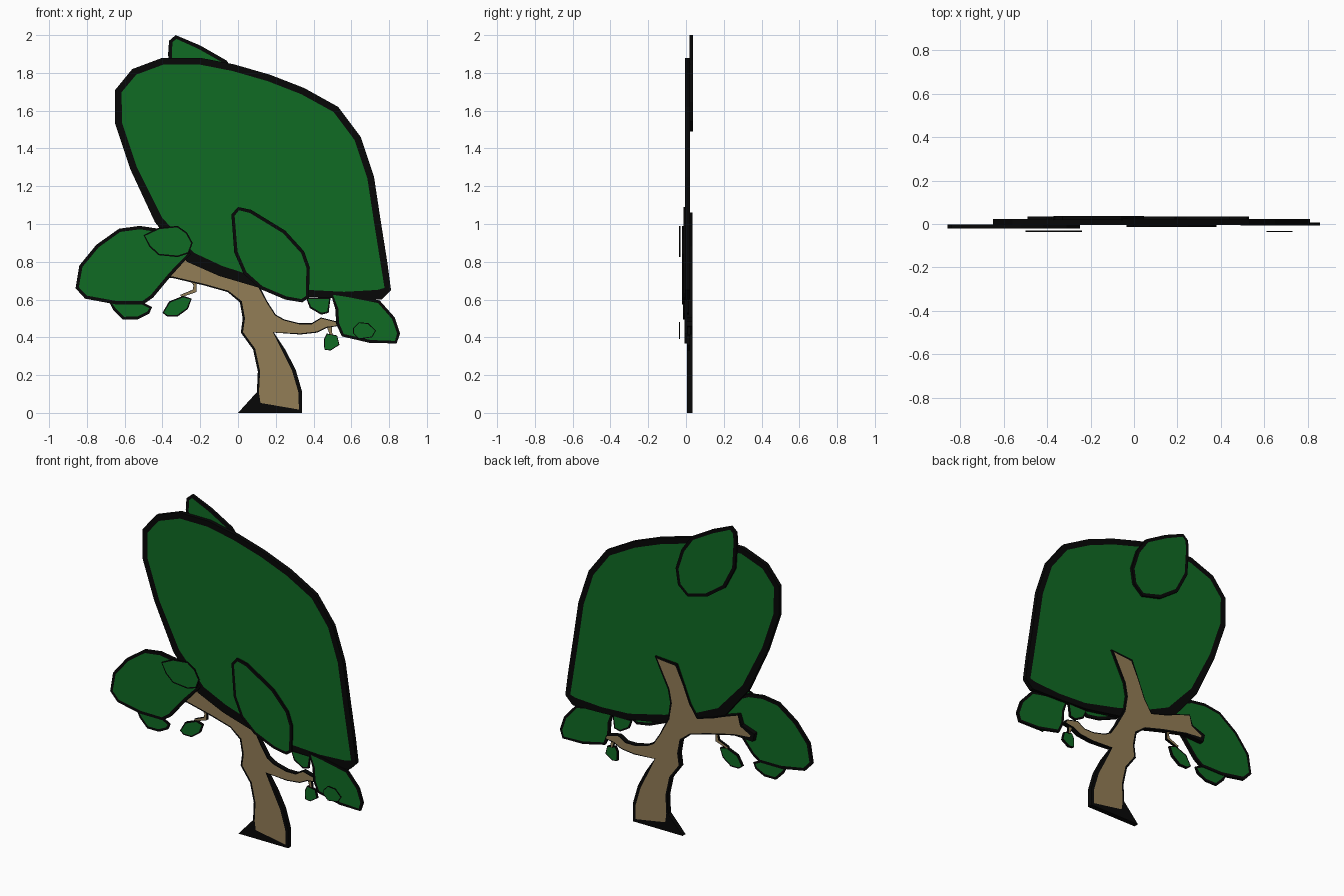
import bpy, bmesh
from mathutils import Vector


def material(name, rgb):
    m = bpy.data.materials.new(name)
    m.diffuse_color = (*rgb, 1)
    return m


GREEN = material("leaf green", (0.005, 0.145, 0.017))
BROWN = material("bark brown", (0.29, 0.205, 0.093))
BLACK = material("outline black", (0.002, 0.002, 0.002))


def plate(name, fill, pts, y0, y1, border):
    """Flat slab with black rim and a filled inner panel on both sides.
    pts are (x, z) or (x, z, own border width)."""
    P = [Vector(p[:2]) for p in pts]
    W = [p[2] if len(p) > 2 else border for p in pts]
    n = len(P)
    area = sum(P[i].x * P[(i + 1) % n].y - P[(i + 1) % n].x * P[i].y for i in range(n))
    if area < 0:
        P.reverse()
        W.reverse()
    inner = []
    for i in range(n):
        a = (P[i] - P[i - 1]).normalized()
        b = (P[(i + 1) % n] - P[i]).normalized()
        t = (a + b).normalized()
        inner.append(P[i] + Vector((-t.y, t.x)) * W[i])
    bm = bmesh.new()
    ring = lambda loop, y: [bm.verts.new((p.x, y, p.y)) for p in loop]
    fo, fi, bo, bi = ring(P, y0), ring(inner, y0), ring(P, y1), ring(inner, y1)
    bm.faces.new(fi)
    bm.faces.new(bi[::-1])
    for i in range(n):
        j = (i + 1) % n
        for q in ((fo[i], fo[j], fi[j], fi[i]), (bo[j], bo[i], bi[i], bi[j]),
                  (fo[j], fo[i], bo[i], bo[j])):
            bm.faces.new(q).material_index = 1
    me = bpy.data.meshes.new(name)
    bm.to_mesh(me)
    bm.free()
    me.materials.append(fill)
    me.materials.append(BLACK)
    ob = bpy.data.objects.new(name, me)
    bpy.context.collection.objects.link(ob)
    return ob


# trunk with left, right and upper branches
plate("trunk", BROWN, [
    (0, 0, .13), (.34, 0, .025), (.34, .11, .02), (.305, .23, .02), (.25, .335, .018),
    (.19, .425, .006), (.33, .415), (.42, .425), (.47, .45), (.53, .46), (.52, .485),
    (.44, .505), (.39, .475), (.325, .475), (.245, .495), (.20, .52), (.155, .59),
    (.10, .70, .01), (.085, .80, .012), (.10, .88, .012), (.19, 1.06, .02), (.04, 1.05, .015),
    (-.01, .93), (-.05, .83), (-.10, .755), (-.20, .785), (-.29, .82), (-.38, .85),
    (-.40, .79, .01), (-.49, .76, .03), (-.48, .71, .03), (-.35, .715, .008), (-.18, .675, .008),
    (-.055, .64, .008), (.01, .585, .012), (.025, .50, .012), (.015, .425, .012),
    (.08, .335, .012), (.105, .22, .012), (.10, .11, .012)], 0.004, 0.034, .006)

# twigs that carry the hanging leaves
plate("left_twig", BROWN, [(-.26, .71), (-.22, .69), (-.22, .64), (-.30, .612),
                           (-.305, .625), (-.24, .652), (-.235, .675)], 0.008, 0.024, .003)
plate("right_twig", BROWN, [(.465, .47), (.495, .47), (.50, .41), (.487, .41)],
      0.008, 0.024, .003)

# main crown
plate("crown", GREEN, [
    (-.65, 1.71), (-.56, 1.82), (-.40, 1.88), (-.20, 1.88), (-.02, 1.845), (.17, 1.79),
    (.35, 1.72), (.53, 1.62), (.65, 1.46), (.72, 1.25), (.755, 1.02), (.79, .80),
    (.81, .65), (.76, .60, .055), (.56, .605), (.37, .615), (.12, .66, .05), (-.10, .725, .055),
    (-.27, .80, .06), (-.44, 1.01, .045), (-.57, 1.29), (-.65, 1.53)], -.004, .022, .036)

# leaf clumps in front of and behind the crown
plate("back_top_clump", GREEN, [
    (-.37, 1.90), (-.365, 1.97), (-.33, 2.0), (-.20, 1.945), (-.06, 1.865), (.006, 1.77),
    (.046, 1.645), (.03, 1.545), (-.035, 1.49), (-.17, 1.525), (-.29, 1.61),
    (-.36, 1.745)], .018, .036, .02)
plate("front_clump", GREEN, [
    (-.035, 1.05), (0, 1.09), (.07, 1.075), (.25, .965), (.35, .855), (.38, .77),
    (.375, .61), (.34, .585), (.25, .60), (.12, .655), (.03, .735), (-.02, .85)],
    -.014, -.002, .018)
plate("left_clump", GREEN, [
    (-.86, .66), (-.84, .78), (-.75, .89), (-.63, .975), (-.52, .99), (-.42, .975),
    (-.31, .92), (-.25, .84), (-.35, .73), (-.45, .61), (-.50, .575), (-.65, .575),
    (-.81, .605)], -.02, -.002, .018)
plate("left_low_clump", GREEN, [
    (-.68, .585), (-.66, .545), (-.61, .495), (-.53, .495), (-.47, .525), (-.455, .56),
    (-.55, .61)], -.016, -.006, .015)
plate("right_clump", GREEN, [
    (.49, .635), (.58, .63), (.75, .595), (.83, .505), (.858, .42), (.84, .368),
    (.70, .37), (.55, .405), (.52, .47), (.515, .55)], -.008, .006, .016)
plate("right_low_leaf", GREEN, [
    (.36, .61), (.49, .61), (.48, .53), (.44, .52), (.38, .555)], .004, .016, .01)

# thin loose leaves in front
plate("left_front_leaf", GREEN, [
    (-.50, .94), (-.42, .98), (-.32, .99), (-.27, .955), (-.24, .90), (-.26, .845),
    (-.32, .825), (-.42, .835), (-.47, .88)], -.036, -.030, .008)
plate("right_front_leaf", GREEN, [
    (.61, .45), (.64, .48), (.69, .475), (.73, .435), (.71, .40), (.64, .39),
    (.61, .42)], -.036, -.032, .005)

# hanging leaves
plate("left_hanging_leaf", GREEN, [
    (-.40, .53), (-.365, .59), (-.29, .62), (-.245, .605), (-.265, .55), (-.32, .51),
    (-.375, .51)], .004, .020, .008)
plate("right_hanging_leaf", GREEN, [
    (.455, .39), (.47, .42), (.525, .41), (.537, .36), (.49, .33), (.457, .335)],
    .004, .020, .005)
